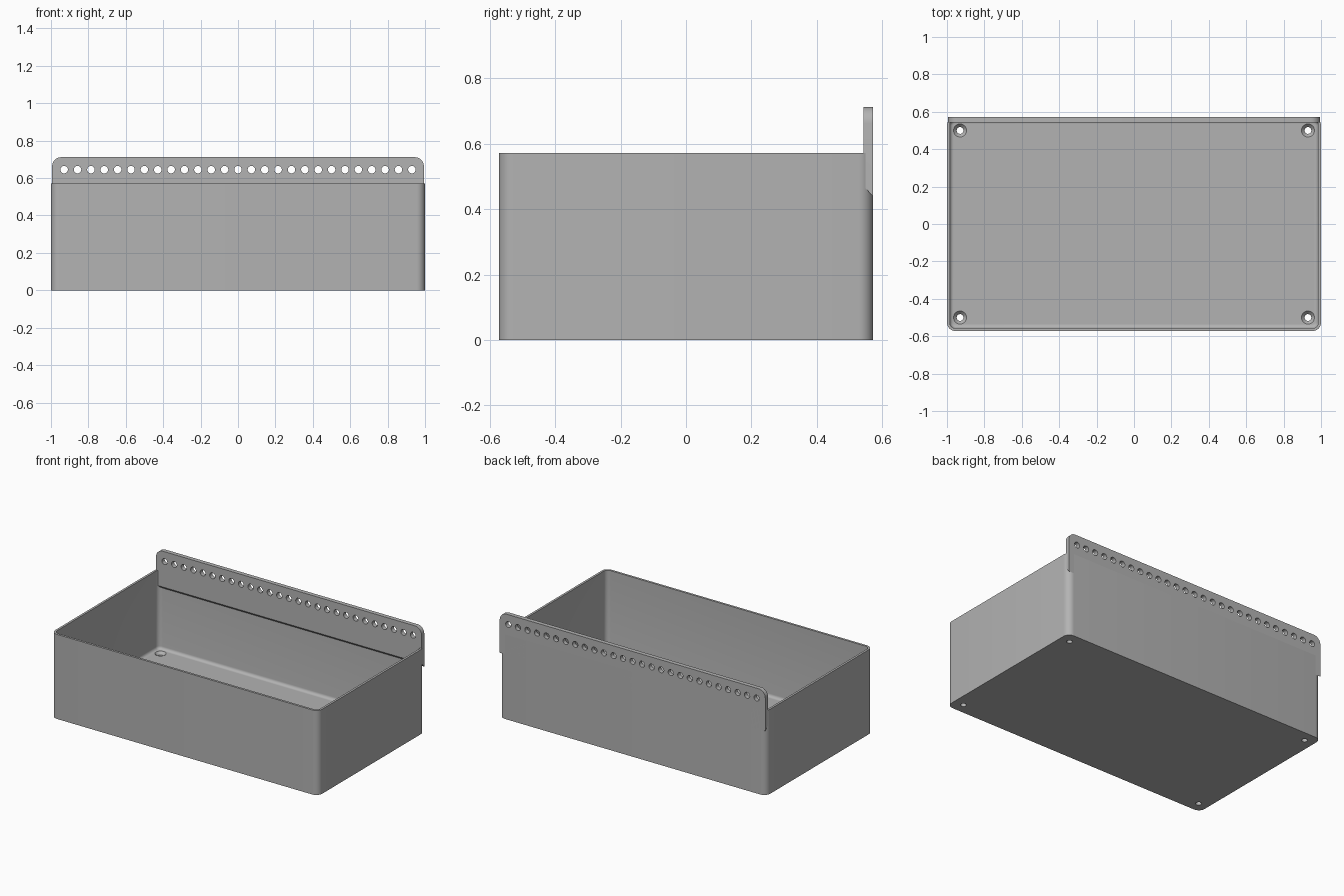
import bpy, bmesh
from math import sin, cos, pi, radians
from mathutils import Matrix

if "Cube" in bpy.data.objects:
    bpy.data.objects.remove(bpy.data.objects["Cube"], do_unlink=True)

HALF_X, HALF_Y, HEIGHT = 1.0, 0.572, 0.572
WALL, FLOOR, RADIUS = 0.015, 0.04, 0.045

grey = bpy.data.materials.new("plain grey")
grey.use_nodes = True
grey.diffuse_color = (0.45, 0.45, 0.45, 1)
grey.node_tree.nodes["Principled BSDF"].inputs["Base Color"].default_value = grey.diffuse_color


def make_object(name, bm):
    bmesh.ops.recalc_face_normals(bm, faces=bm.faces)
    mesh = bpy.data.meshes.new(name)
    bm.to_mesh(mesh)
    bm.free()
    mesh.materials.append(grey)
    ob = bpy.data.objects.new(name, mesh)
    bpy.context.collection.objects.link(ob)
    return ob


def loft(rings):
    """Skin a list of equal rings of points and cap both ends."""
    bm = bmesh.new()
    loops = [[bm.verts.new(p) for p in ring] for ring in rings]
    n = len(loops[0])
    for a, b in zip(loops, loops[1:]):
        for i in range(n):
            j = (i + 1) % n
            bm.faces.new((a[i], a[j], b[j], b[i]))
    bm.faces.new(loops[0])
    bm.faces.new(loops[-1])
    return bm


def rounded_ring(inset, z, steps=8):
    r = max(RADIUS - inset, 0.006)
    cx, cy = HALF_X - inset - r, HALF_Y - inset - r
    ring = []
    for k, (sx, sy) in enumerate(((1, 1), (-1, 1), (-1, -1), (1, -1))):
        for s in range(steps + 1):
            a = (k + s / steps) * pi / 2
            ring.append((sx * cx + r * cos(a), sy * cy + r * sin(a), z))
    return ring


def cut(target, bm):
    """Subtract a cutter and bake the result."""
    cutter = make_object("cutter", bm)
    cutter.hide_render = True
    mod = target.modifiers.new("holes", "BOOLEAN")
    mod.operation, mod.solver, mod.object = "DIFFERENCE", "EXACT", cutter
    graph = bpy.context.evaluated_depsgraph_get()
    baked = bpy.data.meshes.new_from_object(target.evaluated_get(graph))
    target.modifiers.clear()
    target.data = baked
    bpy.data.objects.remove(cutter, do_unlink=True)


def smooth(ob):
    bpy.ops.object.select_all(action="DESELECT")
    bpy.context.view_layer.objects.active = ob
    ob.select_set(True)
    bpy.ops.object.shade_smooth_by_angle(angle=radians(30))


# Open bin with rounded corners and a filleted inner floor
fillet = 0.02
rings = [rounded_ring(0, 0), rounded_ring(0, HEIGHT), rounded_ring(WALL, HEIGHT)]
for s in range(6):
    a = s / 5 * pi / 2
    rings.append(rounded_ring(WALL + fillet * (1 - cos(a)), FLOOR + fillet * (1 - sin(a))))
storage_bin = make_object("storage_bin", loft(rings))

# Countersunk screw holes in the floor corners
bm = bmesh.new()
for x in (-0.93, 0.93):
    for y in (-0.5, 0.5):
        profile = ((0.018, -0.05), (0.018, FLOOR - 0.018), (0.035, FLOOR), (0.035, FLOOR + 0.02))
        part = loft([[(x + r * cos(i * pi / 16), y + r * sin(i * pi / 16), z)
                      for i in range(32)] for r, z in profile])
        temp = bpy.data.meshes.new("temp")
        part.to_mesh(temp)
        part.free()
        bm.from_mesh(temp)
        bpy.data.meshes.remove(temp)
cut(storage_bin, bm)
smooth(storage_bin)

# Mounting rail along the back, with rounded top and sloped underside
rail_x, rail_top, corner = 0.994, 0.712, 0.05


def rail_ring(y, bottom):
    ring = [(-rail_x, y, bottom), (rail_x, y, bottom)]
    for k, side in enumerate((1, -1)):
        for s in range(9):
            a = (k + s / 8) * pi / 2
            ring.append((side * (rail_x - corner) + corner * cos(a), y,
                         rail_top - corner + corner * sin(a)))
    return ring


rail = make_object("mounting_rail", loft([rail_ring(0.543, 0.47), rail_ring(HALF_Y, 0.438)]))

# Row of round holes through the rail
bm = bmesh.new()
for i in range(27):
    place = Matrix.Translation(((i - 13) * 0.0715, 0.557, 0.645)) @ Matrix.Rotation(pi / 2, 4, "X")
    bmesh.ops.create_cone(bm, cap_ends=True, segments=24, radius1=0.02, radius2=0.02,
                          depth=0.1, matrix=place)
cut(rail, bm)
smooth(rail)
